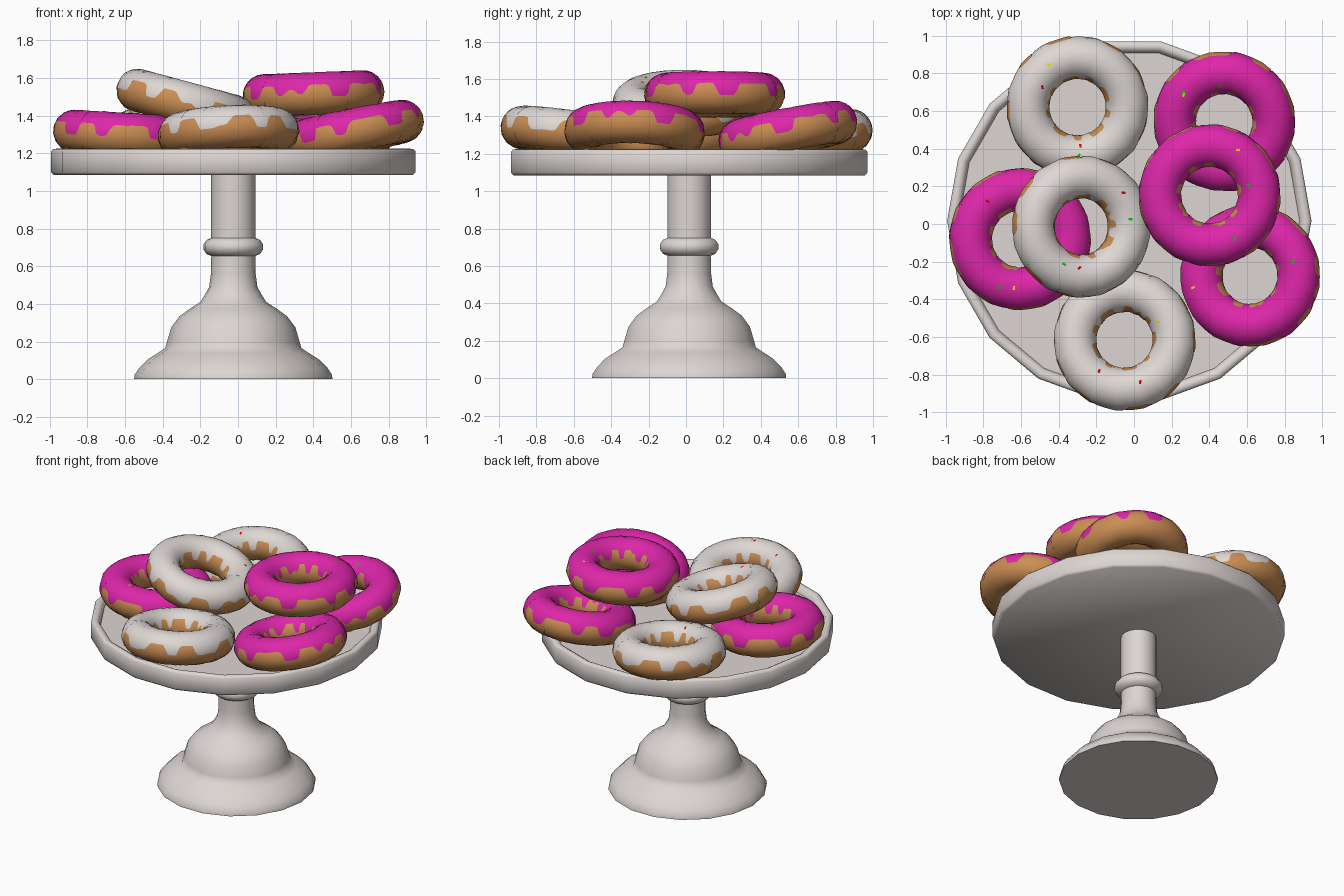
import bpy, bmesh, math, random
from mathutils import Vector, Matrix

if "Cube" in bpy.data.objects:
    bpy.data.objects.remove(bpy.data.objects["Cube"])

random.seed(4)
TAU = 2 * math.pi


def material(name, rgb):
    m = bpy.data.materials.new(name)
    m.diffuse_color = (*rgb, 1)
    m.use_nodes = True
    m.node_tree.nodes["Principled BSDF"].inputs["Base Color"].default_value = m.diffuse_color
    return m


CERAMIC = material("warm_white_ceramic", (0.72, 0.67, 0.65))
WHITE = material("white_icing", (0.74, 0.69, 0.665))
PINK = material("pink_icing", (0.73, 0.02, 0.40))
DOUGH = material("baked_dough", (0.60, 0.27, 0.088))
SPRINKLES = [material("red_sprinkle", (0.6, 0.0, 0.0)),
             material("green_sprinkle", (0.0, 0.6, 0.0)),
             material("yellow_sprinkle", (0.78, 0.75, 0.0))]


def add_object(name, bm, mats):
    me = bpy.data.meshes.new(name)
    bm.to_mesh(me)
    bm.free()
    ob = bpy.data.objects.new(name, me)
    bpy.context.collection.objects.link(ob)
    for m in mats:
        me.materials.append(m)
    return ob


def lathe(name, profile, sides=18):
    """Revolve an (r, z) profile, ends on the axis are fans."""
    bm = bmesh.new()
    rings = []
    for r, z in profile:
        if r == 0:
            rings.append([bm.verts.new((0, 0, z))] * sides)
        else:
            rings.append([bm.verts.new((r * math.cos(TAU * i / sides), r * math.sin(TAU * i / sides), z))
                          for i in range(sides)])
    for a, b in zip(rings, rings[1:]):
        for i in range(sides):
            j = (i + 1) % sides
            loop = list(dict.fromkeys((a[i], a[j], b[j], b[i])))
            bm.faces.new(loop)
    bmesh.ops.recalc_face_normals(bm, faces=bm.faces)
    ob = add_object(name, bm, [CERAMIC])
    ob.location = (-0.025, 0.017, 0)
    bpy.ops.object.select_all(action='DESELECT')
    ob.select_set(True)
    bpy.context.view_layer.objects.active = ob
    bpy.ops.object.shade_smooth_by_angle(angle=math.radians(53))


# Pedestal: stepped bell foot, collar ring and column
lathe("pedestal", [
    (0, 0), (0.527, 0), (0.525, 0.022), (0.50, 0.06), (0.455, 0.105), (0.40, 0.14),
    (0.362, 0.165), (0.352, 0.20), (0.33, 0.275), (0.285, 0.335), (0.23, 0.375),
    (0.175, 0.41), (0.15, 0.45), (0.128, 0.49), (0.119, 0.56), (0.117, 0.655),
    (0.142, 0.665), (0.159, 0.69), (0.159, 0.715), (0.142, 0.74), (0.118, 0.75),
    (0.118, 1.09), (0, 1.09)])

# Round plate with raised lip
lathe("plate", [
    (0, 1.085), (0.955, 1.085), (0.968, 1.10), (0.968, 1.21), (0.957, 1.223),
    (0.935, 1.225), (0.916, 1.215), (0.905, 1.18), (0, 1.18)])

# Doughnuts
RING, TUBE, SEGS, STEPS, ARC = 0.263, 0.114, 16, 8, 8


def surface(u, v):
    """Point and normal on a ring with a slightly faceted outline."""
    half = math.pi / SEGS
    off = u % (2 * half) - half
    k = 0.5 + 0.5 * 1.012 * math.cos(half) / math.cos(off)
    rad = (RING + TUBE * math.cos(v)) * k
    p = Vector((rad * math.cos(u), rad * math.sin(u), TUBE * math.sin(v)))
    n = Vector((math.cos(v) * math.cos(u), math.cos(v) * math.sin(u), math.sin(v)))
    return p, n


def drip(u, phase, mean, swing):
    """Icing edge as an angle around the tube, with squarish drips."""
    d = math.sin(9 * u + phase) + 0.7 * math.sin(14 * u + 2.3 * phase) + 0.4 * math.sin(5 * u - phase)
    return math.radians(mean + swing * math.tanh(3 * d + 0.6))


def doughnut(name, centre, slope, icing, sprinkles):
    count = SEGS * STEPS
    p1, p2, turn = (random.uniform(0, TAU) for _ in range(3))
    bm = bmesh.new()
    rings, normals = [], []
    for i in range(count):
        u = TAU * i / count
        lo = drip(u, p1, 8, 17)                   # outer icing edge
        hi = math.pi - drip(u, p2, 22, 16)        # inner icing edge
        angles = [lo + (hi - lo) * k / ARC for k in range(ARC)]
        angles += [hi + (lo + TAU - hi) * k / ARC for k in range(ARC)]
        ring = []
        for v in angles:
            p, n = surface(u, v)
            ring.append(bm.verts.new(p))
            normals.append(n)
        rings.append(ring)
    for i in range(count):
        a, b = rings[i], rings[(i + 1) % count]
        for k in range(2 * ARC):
            m = (k + 1) % (2 * ARC)
            f = bm.faces.new((a[k], b[k], b[m], a[m]))
            f.material_index = 0 if k < ARC else 1
            f.smooth = True
    ob = add_object(name, bm, [icing, DOUGH])
    ob.data.normals_split_custom_set_from_vertices(normals)

    # Tilt the ring so its plane rises along the slope
    up = Vector((-slope[0], -slope[1], 1)).normalized()
    tilt = Vector((0, 0, 1)).rotation_difference(up).to_matrix().to_4x4()
    world = Matrix.Translation(centre) @ tilt @ Matrix.Rotation(turn, 4, 'Z')
    ob.matrix_world = world

    # Sprinkles: tiny plates on the icing, placed by plan offset from the centre
    bm = bmesh.new()
    for dx, dy, colour in sprinkles:
        u = math.atan2(dy, dx) - turn
        c = (math.hypot(dx, dy) - RING) / TUBE
        p, n = surface(u, math.acos(max(-0.85, min(0.85, c))))
        side = n.cross(Vector((random.uniform(-1, 1), random.uniform(-1, 1), 0.1))).normalized()
        long, wide = side * 0.011, n.cross(side) * 0.006
        p = p + n * 0.002
        f = bm.faces.new([bm.verts.new(p + q) for q in
                          (-long - wide, long - wide, long + wide, -long + wide)])
        f.normal_update()
        if f.normal.dot(n) < 0:
            f.normal_flip()
        f.material_index = colour
    sp = add_object(name + "_sprinkles", bm, SPRINKLES)
    sp.matrix_world = world


R, G, Y = 0, 1, 2
for args in [
    ("back_left_doughnut", (-0.30, 0.622, 1.302), (-0.06, 0.08), WHITE,
     [(-0.195, 0.115, R), (-0.16, 0.235, Y), (0.01, -0.20, R), (0.0, -0.25, G)]),
    ("front_doughnut", (-0.05, -0.617, 1.307), (0.05, -0.13), WHITE,
     [(-0.13, -0.18, R), (0.185, 0.085, Y), (0.09, -0.24, R)]),
    ("middle_upper_doughnut", (-0.28, -0.014, 1.467), (-0.27, 0.0), WHITE,
     [(-0.04, -0.22, R), (-0.125, -0.20, G), (0.2, 0.18, R), (0.24, 0.04, G)]),
    ("left_doughnut", (-0.605, -0.08, 1.302), (-0.06, 0.0), PINK,
     [(-0.18, 0.20, R), (-0.115, -0.255, G), (-0.04, -0.26, Y)]),
    ("right_doughnut", (0.617, -0.275, 1.318), (0.20, -0.03), PINK,
     [(-0.285, -0.065, Y), (0.255, 0.07, G), (-0.07, 0.195, G)]),
    ("back_right_doughnut", (0.48, 0.545, 1.318), (0.05, 0.19), PINK,
     [(-0.215, 0.18, G), (-0.21, 0.165, Y), (-0.02, 0.21, G)]),
    ("right_upper_doughnut", (0.402, 0.153, 1.517), (0.04, 0.0), PINK,
     [(0.155, 0.24, Y), (0.21, 0.05, G), (0.14, -0.23, G)]),
]:
    doughnut(*args)
